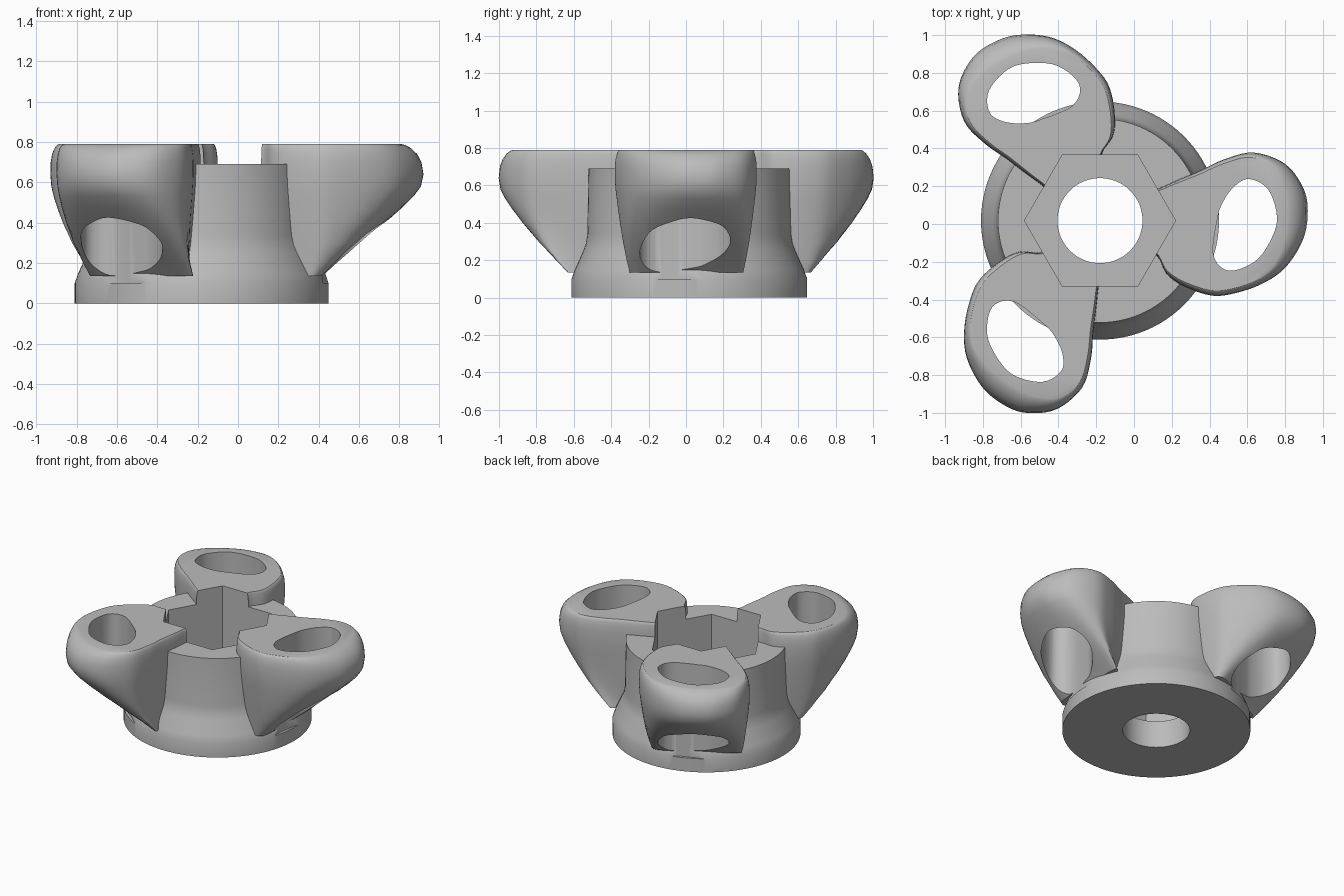
import bpy, bmesh, math
from mathutils import Vector, Matrix

if "Cube" in bpy.data.objects:
    bpy.data.objects.remove(bpy.data.objects["Cube"], do_unlink=True)

CENTRE = Vector((-0.18, 0.018, 0))

grey = bpy.data.materials.new("plain grey")
grey.use_nodes = True
COLOUR = (0.5, 0.5, 0.5, 1)
grey.diffuse_color = COLOUR
grey.node_tree.nodes["Principled BSDF"].inputs["Base Color"].default_value = COLOUR


def smooth_loop(points, steps=5):
    """Closed Catmull-Rom curve through the points."""
    pts, out = [Vector(p) for p in points], []
    n = len(pts)
    for i in range(n):
        a, b, c, d = (pts[(i + k) % n] for k in (-1, 0, 1, 2))
        for s in range(steps):
            t = s / steps
            out.append(0.5 * (2 * b + (c - a) * t + (2 * a - 5 * b + 4 * c - d) * t ** 2
                              + (3 * b - a - 3 * c + d) * t ** 3))
    return out


def ring(radius, sides):
    return [Vector((radius * math.cos(math.tau * i / sides),
                    radius * math.sin(math.tau * i / sides))) for i in range(sides)]


def loft(name, sections, turn=0):
    """Solid skinned through (height, outline) sections, turned about the hub."""
    bm = bmesh.new()
    rows = [[bm.verts.new((p.x, p.y, z)) for p in outline] for z, outline in sections]
    for low, high in zip(rows, rows[1:]):
        for i in range(len(low)):
            j = (i + 1) % len(low)
            bm.faces.new((low[i], low[j], high[j], high[i]))
    bm.faces.new(rows[0][::-1])
    bm.faces.new(rows[-1])
    bmesh.ops.recalc_face_normals(bm, faces=bm.faces)
    bm.transform(Matrix.Translation(CENTRE) @ Matrix.Rotation(turn, 4, 'Z'))
    mesh = bpy.data.meshes.new(name)
    bm.to_mesh(mesh)
    bm.free()
    mesh.materials.append(grey)
    obj = bpy.data.objects.new(name, mesh)
    bpy.context.collection.objects.link(obj)
    return obj


def combine(target, tool, operation):
    mod = target.modifiers.new(operation.lower(), 'BOOLEAN')
    mod.operation, mod.object, mod.solver = operation, tool, 'EXACT'
    bpy.context.view_layer.objects.active = target
    bpy.ops.object.modifier_apply(modifier=mod.name)
    bpy.data.objects.remove(tool, do_unlink=True)


# Hub: round base, short cone and straight collar
HUB = [(0, .63), (.1, .63), (.15, .612), (.25, .567), (.29, .553), (.34, .546), (.69, .54)]
knob = loft("knob_body", [(z, ring(r, 96)) for z, r in HUB])

# Arm outline seen from above, pointing along +x
ARM = smooth_loop([(.20, .13), (.31, .17), (.40, .21), (.53, .265), (.66, .325), (.815, .36),
                   (.98, .30), (1.075, .175), (1.1, .05), (1.075, -.10), (.98, -.25),
                   (.847, -.34), (.69, -.39), (.58, -.395), (.45, -.35), (.355, -.285),
                   (.30, -.185), (.20, -.13)])
# Height, soft limit on reach, width
LEVELS = [(.135, .60, .80), (.2, .675, .84), (.3, .811, .89), (.4, .97, .93), (.47, 1.12, .955),
          (.53, 1.33, .975), (.58, 1.7, .99), (.64, 4, 1), (.70, 1.77, 1), (.74, 1.45, .99),
          (.77, 1.27, .97), (.785, 1.17, .95), (.79, 1.12, .93)]


def arm_section(limit, width):
    return [Vector(((p.x ** -6 + limit ** -6) ** (-1 / 6), p.y * width)) for p in ARM]


# Finger slot through each arm
SLOT = smooth_loop([(.79, .22), (.89, .165), (.937, .02), (.905, -.10), (.82, -.216),
                    (.68, -.265), (.60, -.18), (.622, .01), (.65, .096), (.71, .18)])

TURNS = [k * math.tau / 3 for k in range(3)]
for turn in TURNS:
    combine(knob, loft("arm", [(z, arm_section(c, w)) for z, c, w in LEVELS], turn), 'UNION')
for turn in TURNS:
    combine(knob, loft("slot_cutter", [(.1, SLOT), (1, SLOT)], turn), 'DIFFERENCE')

# Hexagonal socket and round bore
combine(knob, loft("socket_cutter", [(.2, ring(.4, 6)), (1, ring(.4, 6))]), 'DIFFERENCE')
combine(knob, loft("bore_cutter", [(-.1, ring(.225, 64)), (.5, ring(.225, 64))]), 'DIFFERENCE')

bpy.ops.object.select_all(action='DESELECT')
knob.select_set(True)
bpy.context.view_layer.objects.active = knob
bpy.ops.object.shade_smooth_by_angle(angle=math.radians(30))
